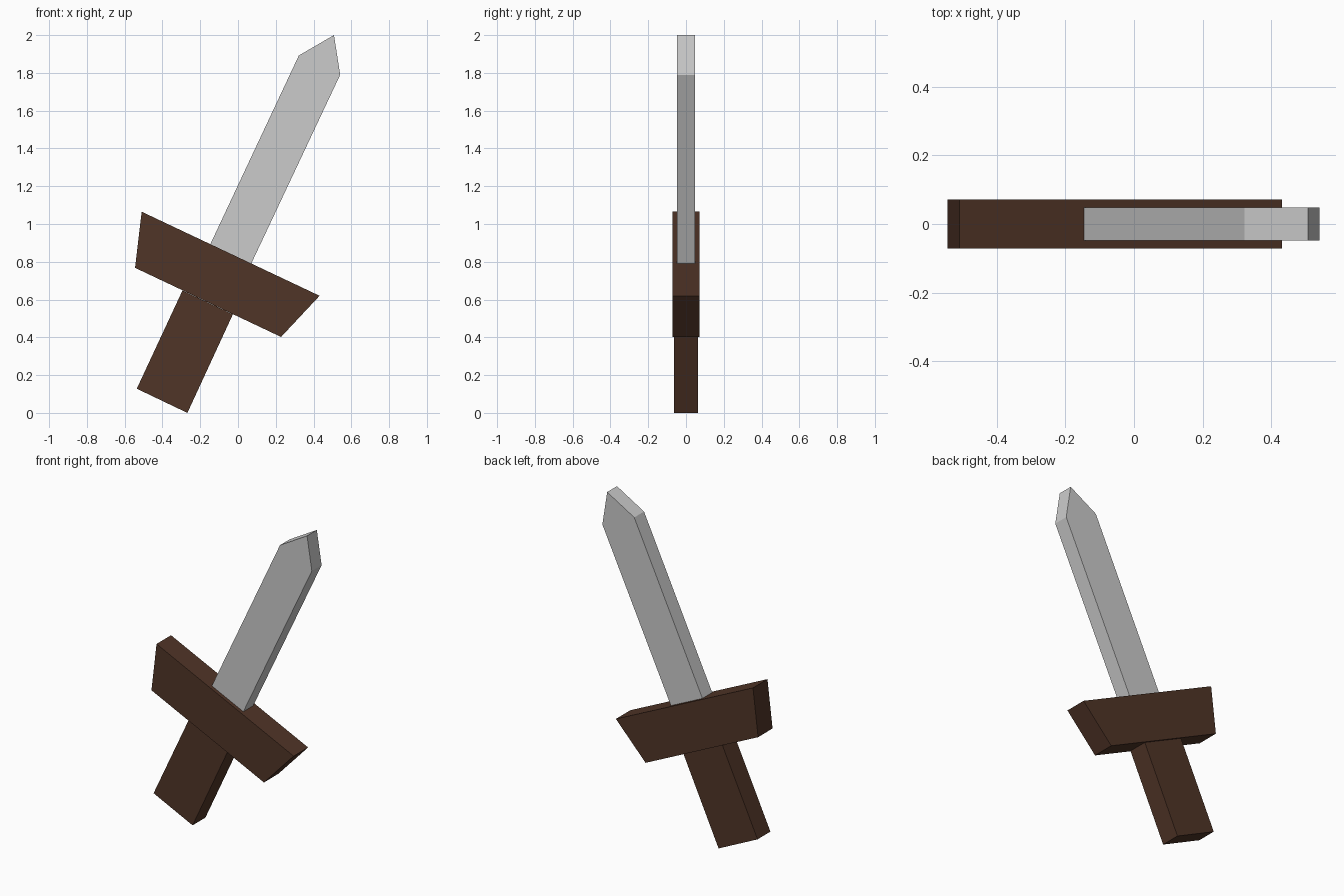
import bpy
import bmesh

if "Cube" in bpy.data.objects:
    bpy.data.objects.remove(bpy.data.objects["Cube"])


def plate(name, profile, half_depth, material=None):
    """Extrude a front-view (x, z) profile symmetrically along y."""
    bm = bmesh.new()
    face = bm.faces.new([bm.verts.new((x, -half_depth, z)) for x, z in profile])
    ext = bmesh.ops.extrude_face_region(bm, geom=[face], use_keep_orig=True)
    verts = [g for g in ext["geom"] if isinstance(g, bmesh.types.BMVert)]
    bmesh.ops.translate(bm, vec=(0, 2 * half_depth, 0), verts=verts)
    bmesh.ops.recalc_face_normals(bm, faces=bm.faces)
    mesh = bpy.data.meshes.new(name)
    bm.to_mesh(mesh)
    bm.free()
    obj = bpy.data.objects.new(name, mesh)
    bpy.context.collection.objects.link(obj)
    if material:
        mesh.materials.append(material)
    return obj


wood = bpy.data.materials.new("dark_wood")
wood.diffuse_color = (0.08, 0.035, 0.02, 1)
wood.use_nodes = True
wood.node_tree.nodes["Principled BSDF"].inputs["Base Color"].default_value = wood.diffuse_color

# Blade with an off-centre point
plate("blade", [(-0.147, 0.892), (0.07, 0.79), (0.541, 1.79),
                (0.508, 2.0), (0.322, 1.892)], 0.048)

# Crossguard with slanted ends
plate("guard", [(-0.545, 0.768), (0.228, 0.402),
                (0.432, 0.62), (-0.51, 1.065)], 0.071, wood)

# Grip, flush with the underside of the guard
plate("grip", [(-0.536, 0.128), (-0.268, 0.0),
               (-0.027, 0.522), (-0.294, 0.648)], 0.063, wood)
